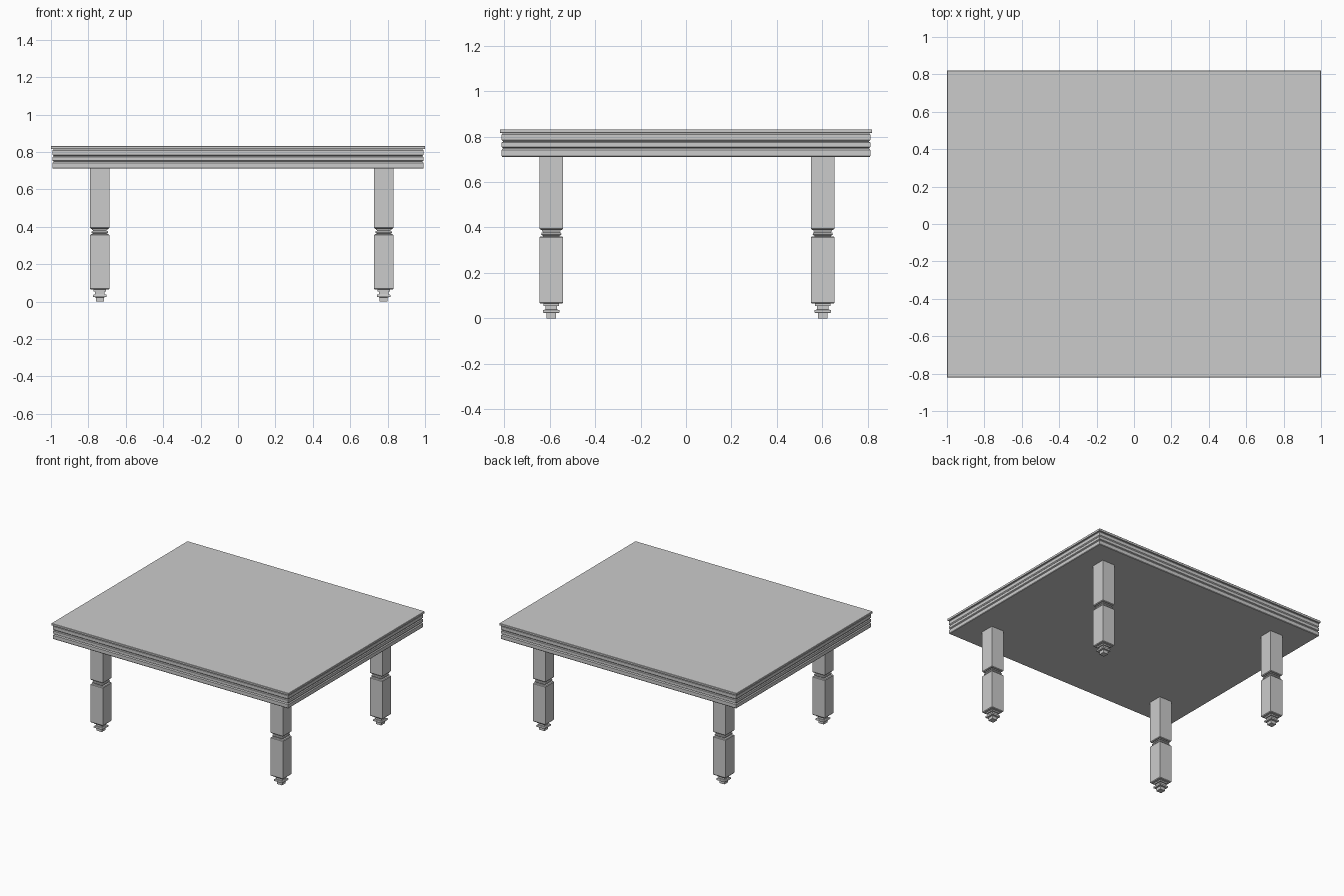
import bpy, bmesh


def loft(name, centre, half, profile):
    """Stack rectangular rings; profile = (inset, z) pairs from bottom to top."""
    bm = bmesh.new()
    rings = []
    for inset, z in profile:
        hx, hy = half[0] - inset, half[1] - inset
        rings.append([bm.verts.new((centre[0] + sx * hx, centre[1] + sy * hy, z))
                      for sx, sy in ((-1, -1), (1, -1), (1, 1), (-1, 1))])
    for a, b in zip(rings, rings[1:]):
        for i in range(4):
            j = (i + 1) % 4
            bm.faces.new((a[i], a[j], b[j], b[i]))
    bm.faces.new(rings[0][::-1])
    bm.faces.new(rings[-1])
    mesh = bpy.data.meshes.new(name)
    bm.to_mesh(mesh)
    bm.free()
    obj = bpy.data.objects.new(name, mesh)
    bpy.context.collection.objects.link(obj)
    return obj


# Table top: moulded apron bands under a thin overhanging slab
loft("table_top", (0, 0), (1.0, 0.82), [
    (0.011, 0.711), (0.008, 0.715), (0.008, 0.741), (0.014, 0.748),
    (0.014, 0.750), (0.008, 0.754), (0.008, 0.773), (0.014, 0.777),
    (0.014, 0.779), (0.008, 0.785), (0.008, 0.808), (0.013, 0.815),
    (0.002, 0.816), (0.0, 0.819), (0.0, 0.830), (0.002, 0.832)])

# Square leg: stepped foot, lower block, ringed neck, upper block
leg_profile = [
    (0.031, 0.0), (0.031, 0.023), (0.018, 0.024), (0.016, 0.027),
    (0.016, 0.034), (0.018, 0.037), (0.027, 0.038), (0.027, 0.053),
    (0.019, 0.054), (0.019, 0.064), (0.004, 0.065), (0.0, 0.070),
    (0.0, 0.355), (0.004, 0.360), (0.016, 0.361), (0.016, 0.364),
    (0.010, 0.366), (0.008, 0.370), (0.010, 0.377), (0.016, 0.379),
    (0.016, 0.382), (0.011, 0.383), (0.011, 0.389), (0.004, 0.390),
    (0.0, 0.395), (0.0, 0.712)]
for side, x in (("left", -0.739), ("right", 0.779)):
    for end, y in (("front", -0.593), ("back", 0.602)):
        loft(f"{end}_{side}_leg", (x, y), (0.0525, 0.0525), leg_profile)
